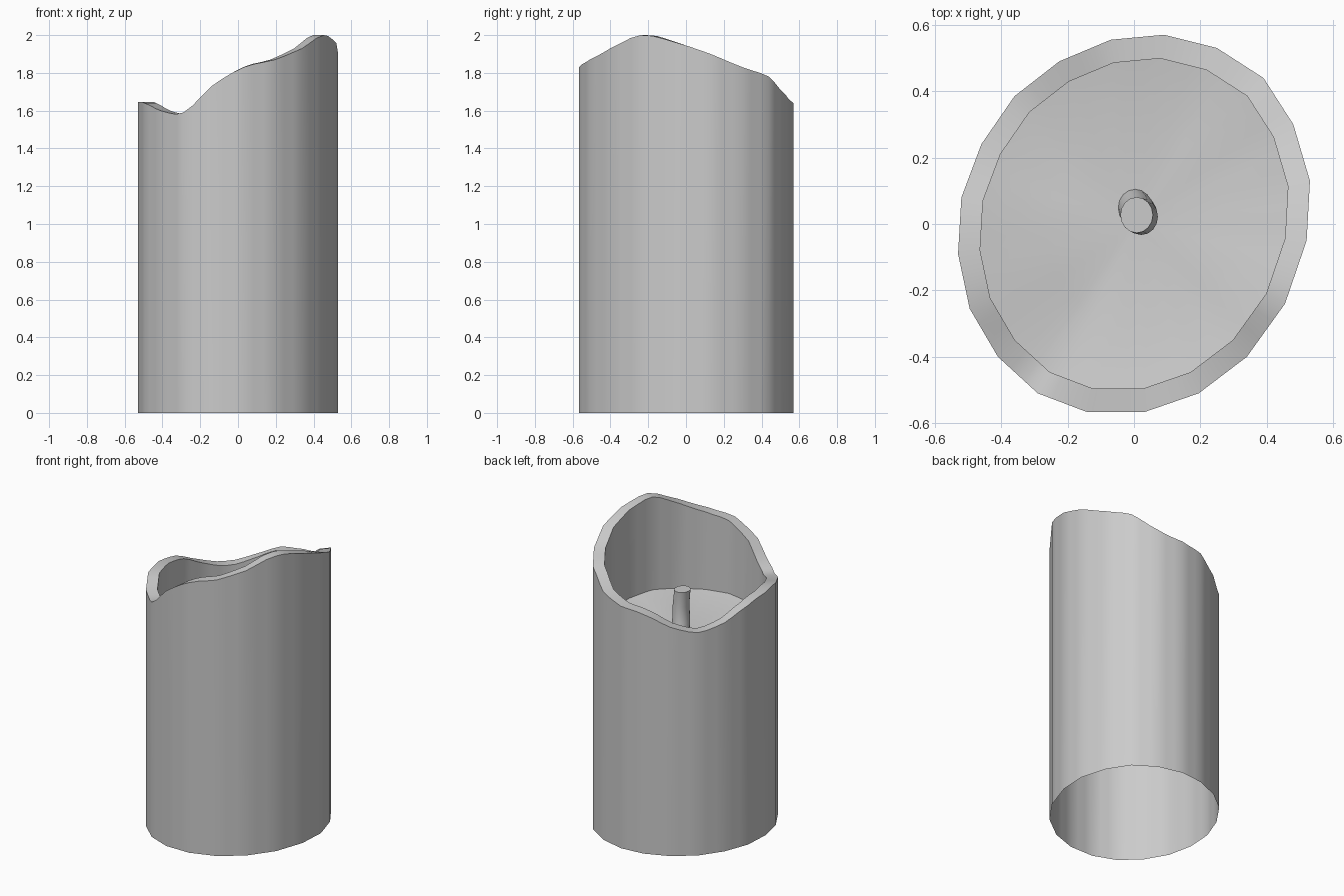
import bpy, bmesh, math

if "Cube" in bpy.data.objects:
    bpy.data.objects.remove(bpy.data.objects["Cube"])

# Outer outline seen from above, with the rim height at each corner
RIM = [(0.09, 0.57, 1.64), (0.25, 0.53, 1.68), (0.39, 0.44, 1.78), (0.48, 0.30, 1.83),
       (0.53, 0.13, 1.90), (0.52, -0.05, 1.96), (0.455, -0.24, 2.0), (0.34, -0.40, 1.93),
       (0.195, -0.51, 1.87), (0.03, -0.567, 1.83), (-0.14, -0.567, 1.73), (-0.29, -0.51, 1.59),
       (-0.41, -0.40, 1.60), (-0.495, -0.255, 1.64), (-0.53, -0.09, 1.645), (-0.52, 0.08, 1.62),
       (-0.46, 0.24, 1.55), (-0.36, 0.385, 1.51), (-0.225, 0.49, 1.55), (-0.07, 0.555, 1.62)]
SUB = 3
INNER = 0.875


def smooth_rim():
    """Straight sides in plan, smoothly waving height."""
    pts, n = [], len(RIM)
    for i in range(n):
        a, b = RIM[i], RIM[(i + 1) % n]
        z0, z1, z2, z3 = RIM[i - 1][2], a[2], b[2], RIM[(i + 2) % n][2]
        for k in range(SUB):
            t = k / SUB
            z = 0.5 * (2 * z1 + (z2 - z0) * t + (2 * z0 - 5 * z1 + 4 * z2 - z3) * t ** 2
                       + (3 * z1 - z0 - 3 * z2 + z3) * t ** 3)
            pts.append((a[0] + (b[0] - a[0]) * t, a[1] + (b[1] - a[1]) * t, min(z, 2.0)))
    return pts[::-1]      # counter-clockwise


def loft(name, rings, cap_point=None, cap_top=False):
    bm = bmesh.new()
    loops = [[bm.verts.new(p) for p in ring] for ring in rings]
    n = len(loops[0])
    for lo, hi in zip(loops, loops[1:]):
        for i in range(n):
            j = (i + 1) % n
            bm.faces.new((lo[i], lo[j], hi[j], hi[i]))
    if cap_point:
        c = bm.verts.new(cap_point)
        for i in range(n):
            bm.faces.new((loops[-1][i], loops[-1][(i + 1) % n], c))
    if cap_top:
        bm.faces.new(loops[-1])
    mesh = bpy.data.meshes.new(name)
    bm.to_mesh(mesh)
    bm.free()
    obj = bpy.data.objects.new(name, mesh)
    bpy.context.collection.objects.link(obj)
    bpy.ops.object.select_all(action='DESELECT')
    obj.select_set(True)
    bpy.context.view_layer.objects.active = obj
    bpy.ops.object.shade_smooth_by_angle(angle=math.radians(35))
    return obj


# Wax body: open underneath, wavy rim, hollow with a gently tilted floor
rim = smooth_rim()


def ring(scale, height):
    return [(x * scale, y * scale, height(z)) for x, y, z in rim]


loft("candle_body", [
    ring(1, lambda z: 0),
    ring(1, lambda z: z),
    ring(INNER, lambda z: z),
    ring(INNER, lambda z: 1.32 + 0.2 * (z - 1.75)),
    ring(0.5, lambda z: 1.29 + 0.1 * (z - 1.75)),
], cap_point=(0, 0, 1.29))

# Wick: slightly bent peg
WICK = [(0.0, 0.055, 1.26, 0.050), (0.015, 0.03, 1.36, 0.054),
        (0.022, 0.022, 1.46, 0.050), (0.008, 0.027, 1.57, 0.049)]
loft("wick", [[(x + r * math.cos(math.tau * i / 16), y + 1.1 * r * math.sin(math.tau * i / 16), z)
               for i in range(16)] for x, y, z, r in WICK], cap_top=True)
